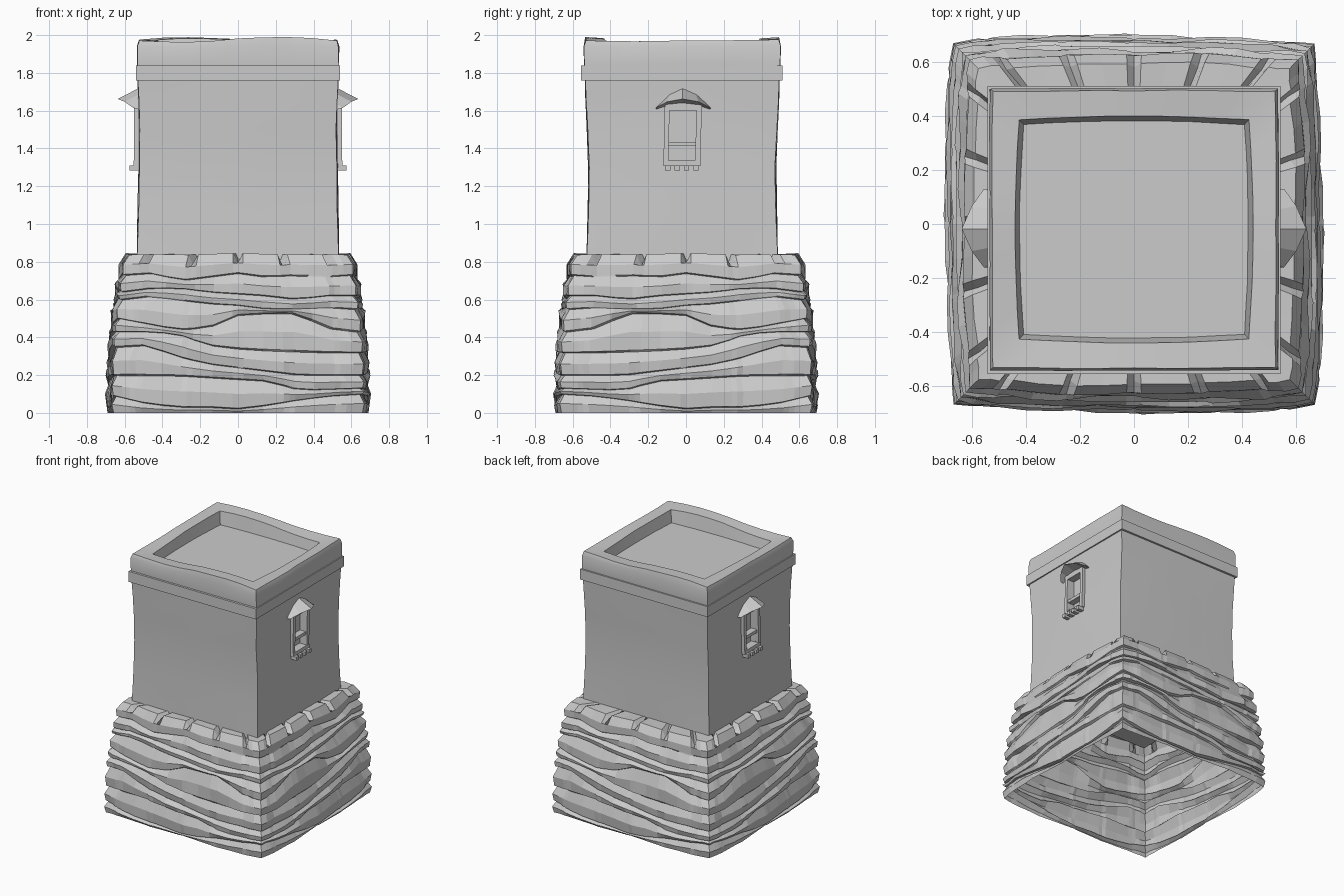
import bpy, bmesh, math, random
from mathutils import Vector

if "Cube" in bpy.data.objects:
    bpy.data.objects.remove(bpy.data.objects["Cube"])

random.seed(4)
stone = bpy.data.materials.new("plain_grey")
stone.diffuse_color = (0.6, 0.6, 0.6, 1)
stone.use_nodes = True
stone.node_tree.nodes["Principled BSDF"].inputs["Base Color"].default_value = stone.diffuse_color


def make(name, verts, faces, recalc=True, weld=0.0):
    me = bpy.data.meshes.new(name)
    me.from_pydata(verts, [], faces)
    bm = bmesh.new()
    bm.from_mesh(me)
    if weld:
        bmesh.ops.remove_doubles(bm, verts=bm.verts, dist=weld)
    if recalc:
        bmesh.ops.recalc_face_normals(bm, faces=bm.faces)
    bm.to_mesh(me)
    bm.free()
    me.materials.append(stone)
    ob = bpy.data.objects.new(name, me)
    bpy.context.collection.objects.link(ob)
    return ob


def box(name, x0, x1, y0, y1, z0, z1, lean=0.0):
    # lean shifts the bottom end sideways in y
    v = [(x, y + (lean if z == z0 else 0), z) for z in (z0, z1)
         for x, y in ((x0, y0), (x1, y0), (x1, y1), (x0, y1))]
    f = [(0, 1, 2, 3), (4, 5, 6, 7)] + [(i, (i + 1) % 4, (i + 1) % 4 + 4, i + 4) for i in range(4)]
    return make(name, v, f)


def lerp(points, t):
    for (a, p), (b, q) in zip(points, points[1:]):
        if t <= b:
            return p + (q - p) * (t - a) / (b - a)
    return points[-1][1]


# ---- rough stone base: one wall of uneven courses, mirrored and turned to four sides
U = [-1 + 0.25 * i for i in range(9)]
BOUNDS = [
    [0] * 9,
    [.09, .05, .03, .03, .02, .04, .07, .09, .10],
    [.20, .20, .20, .19, .18, .17, .12, .125, .13],
    [.35, .36, .30, .26, .24, .22, .20, .20, .20],
    [.43, .43, .42, .36, .34, .33, .325, .32, .32],
    [.50, .47, .44, .45, .52, .53, .53, .45, .43],
    [.60, .62, .60, .58, .57, .55, .55, .56, .55],
    [.64, .66, .66, .64, .63, .62, .60, .62, .62],
    [.73, .74, .70, .72, .74, .72, .73, .72, .73],
    [.84, .845, .84, .845, .85, .845, .84, .845, .84]]
PROFILE = [(0, .67), (.08, .672), (.35, .665), (.5, .65), (.65, .63), (.78, .612), (.85, .6)]
NOTCH = [-.82, -.41, 0, .41, .82]
cols = sorted([-1, 1, -.92, .92, -.615, -.205, .205, .615] + [n + k for n in NOTCH for k in (-.045, 0, .045)])

rows = []
last = len(BOUNDS) - 2
for c in range(last + 1):
    lo, hi = list(zip(U, BOUNDS[c])), list(zip(U, BOUNDS[c + 1]))
    depth = [(u, random.uniform(-.012, .012)) for u in U]
    for t, off in ((0.03, .004), (0.5, .012), (0.97, -.012)):
        row = []
        for u in cols:
            inner = abs(u) < 1
            z = lerp(lo, u) * (1 - t) + lerp(hi, u) * t
            if c == 0 and t < .1:
                z = 0
            D = lerp(PROFILE, z) + off - .015
            bulge = .022 * (1 - u ** 4)
            if inner:
                bulge += lerp(depth, u) + random.uniform(-.004, .004)
            if c == last and t > .9 and u in NOTCH:
                z -= .06
                bulge -= .012
            row.append((u * D, -(D + bulge), z))
        rows.append(row)
rows.append([(u * .48, -.48, .84) for u in cols])

verts, faces = [], []
n = len(cols)
for fn, flip in ((lambda x, y, z: (x, y, z), False), (lambda x, y, z: (-y, -x, z), True),
                 (lambda x, y, z: (-x, -y, z), False), (lambda x, y, z: (y, x, z), True)):
    base = len(verts)
    verts += [fn(*p) for r in rows for p in r]
    for j in range(len(rows) - 1):
        for i in range(n - 1):
            a = base + j * n + i
            q = (a, a + 1, a + 1 + n, a + n)
            faces.append(q[::-1] if flip else q)
make("stone_base", verts, faces, recalc=False, weld=0.0005)

# ---- plastered tower body with uneven parapet and sunken roof
SEG = 8


def ring(z, hx, hy, bulge, wob, cy=-.02):
    pts = []
    for s in range(4):
        for i in range(SEG):
            u = -1 + 2 * i / SEG
            b = 1 + bulge * (1 - u * u) + random.uniform(-wob, wob)
            x, y = ((u, -b), (b, u), (-u, b), (-b, -u))[s]
            pts.append((x * hx, y * hy + cy, z))
    return pts


levels = [(.8, .535, .507, 0, .002), (.95, .53, .5, .008, .003), (1.1, .525, .495, .012, .003),
          (1.3, .522, .492, .012, .003), (1.5, .52, .5, .01, .003), (1.65, .524, .508, .008, .003),
          (1.76, .53, .513, .004, .002), (1.84, .533, .518, .002, .002), (1.94, .533, .52, .004, .004),
          (1.975, .522, .51, .006, .004), (1.965, .425, .405, .035, .003), (1.88, .408, .388, .035, .003)]
verts = []
for k, lv in enumerate(levels):
    for x, y, z in ring(*lv):
        if k in (9, 10):   # wavy rim, lower towards the corners
            z += .014 * math.sin(6 * x + 4 * y + 1.8) + .012 - .02 * (abs(x * y) / .27)
            z = min(z, 2.0)
        verts.append((x, y, z))
m = 4 * SEG
faces = [(k * m + i, k * m + (i + 1) % m, (k + 1) * m + (i + 1) % m, (k + 1) * m + i)
         for k in range(len(levels) - 1) for i in range(m)]
faces += [tuple(range(m)), tuple(range((len(levels) - 1) * m, len(levels) * m))]
body = make("tower_body", verts, faces)

bpy.context.view_layer.objects.active = body
body.select_set(True)
for s in (-1, 1):          # window recesses
    cut = box("window_cutter", s * .485, s * .7, -.092, .058, 1.33, 1.63)
    cut.hide_render = True
    mod = body.modifiers.new("recess", 'BOOLEAN')
    mod.operation, mod.solver, mod.object = 'DIFFERENCE', 'EXACT', cut
    bpy.ops.object.modifier_apply(modifier=mod.name)
    bpy.data.objects.remove(cut)
bpy.ops.object.shade_smooth_by_angle(angle=math.radians(28))

# ---- flat band under the parapet
box("cornice_band", -.541, .541, -.555, .51, 1.76, 1.84)

# ---- windows on both sides
for s, side in ((1, "right"), (-1, "left")):
    box(side + "_window_jamb_a", s * .49, s * .55, -.112, -.086, 1.31, 1.64, -.008)
    box(side + "_window_jamb_b", s * .49, s * .55, .056, .084, 1.31, 1.64, -.008)
    box(side + "_window_sill", s * .49, s * .552, -.118, .076, 1.308, 1.335)
    box(side + "_window_crossbar", s * .49, s * .54, -.095, .06, 1.412, 1.435)
    box(side + "_window_lintel", s * .49, s * .548, -.1, .07, 1.6, 1.64)
    for i in range(4):     # small blocks under the sill
        y = -.097 + i * .05
        box(side + "_sill_block", s * .5, s * .575, y - .014, y + .014, 1.282, 1.31)
    # pointed canopy: top arc on the wall, projecting lip, underside
    ys = (-.16, -.1, -.018, .066, .13)
    top = [(s * .52, y, z) for y, z in zip((-.14, -.085, -.018, .052, .11), (1.635, 1.69, 1.722, 1.69, 1.635))]
    lip = [(s * x, y, z) for x, y, z in zip((.555, .6, .637, .6, .555), ys, (1.615, 1.647, 1.662, 1.647, 1.615))]
    low = [(s * .52, y, z) for y, z in zip(ys, (1.605, 1.625, 1.635, 1.625, 1.605))]
    f = [(r + i, r + i + 1, r + i + 6, r + i + 5) for r in (0, 5) for i in range(4)]
    f += [(0, 5, 10), (4, 9, 14)] + [(i, i + 1, i + 11, i + 10) for i in range(4)]
    make(side + "_window_canopy", top + lip + low, f)
